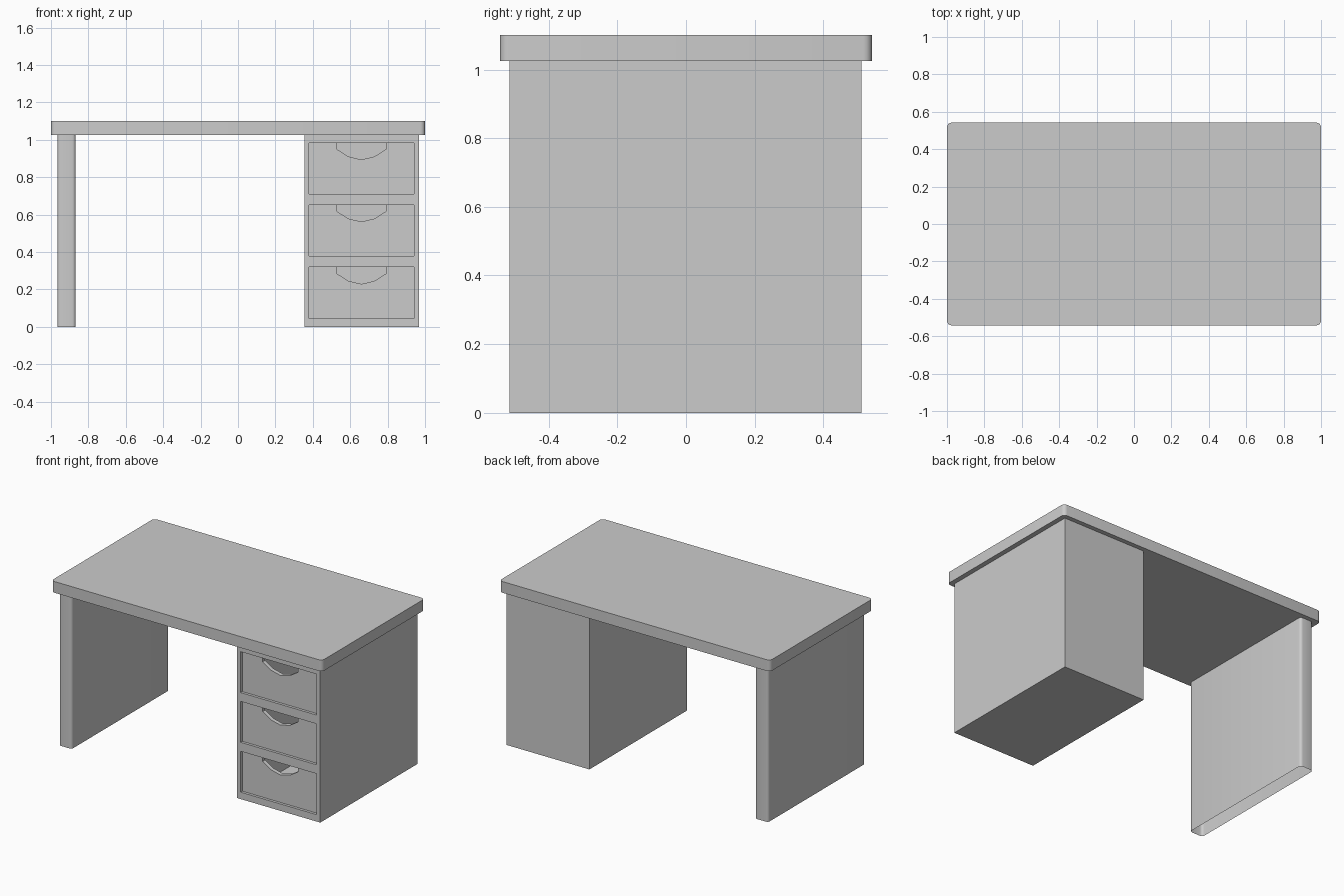
import bpy, bmesh, math
from mathutils import Matrix

if "Cube" in bpy.data.objects:
    bpy.data.objects.remove(bpy.data.objects["Cube"])


def rounded_rect(x0, x1, y0, y1, r, n=4):
    pts = []
    for cx, cy, a in ((x1 - r, y1 - r, 0), (x0 + r, y1 - r, 90),
                      (x0 + r, y0 + r, 180), (x1 - r, y0 + r, 270)):
        for i in range(n + 1):
            t = math.radians(a + 90 * i / n)
            pts.append((cx + r * math.cos(t), cy + r * math.sin(t)))
    return pts


def finish(name, bm, normals=True):
    if normals:
        bmesh.ops.recalc_face_normals(bm, faces=bm.faces)
    mesh = bpy.data.meshes.new(name)
    bm.to_mesh(mesh)
    bm.free()
    ob = bpy.data.objects.new(name, mesh)
    bpy.context.collection.objects.link(ob)
    bpy.ops.object.select_all(action='DESELECT')
    ob.select_set(True)
    bpy.context.view_layer.objects.active = ob
    bpy.ops.object.shade_smooth_by_angle(angle=math.radians(35))
    return ob


def prism(name, loops, lo, hi, upright=False, capped=True):
    """Outline (first loop) with holes, extruded along z, or along y if upright."""
    bm = bmesh.new()
    edges = []
    for loop in loops:
        vs = [bm.verts.new((p[0], lo, p[1]) if upright else (p[0], p[1], lo)) for p in loop]
        edges += [bm.edges.new((vs[i - 1], vs[i])) for i in range(len(vs))]
    move = (0, hi - lo, 0) if upright else (0, 0, hi - lo)
    if capped:
        bmesh.ops.triangle_fill(bm, edges=edges, use_beauty=True)
        ext = bmesh.ops.extrude_face_region(bm, geom=bm.faces[:], use_keep_orig=True)
    else:
        ext = bmesh.ops.extrude_edge_only(bm, edges=edges)
    verts = [g for g in ext['geom'] if isinstance(g, bmesh.types.BMVert)]
    bmesh.ops.translate(bm, verts=verts, vec=move)
    return finish(name, bm)


# Desktop slab with rounded corners
prism("desktop", [rounded_rect(-1, 1, -0.542, 0.542, 0.025)], 1.025, 1.1)

# Side leg: a hollow panel, open underneath
prism("side_leg", [rounded_rect(-0.965, -0.868, -0.515, 0.512, 0.018)], 0, 1.025, capped=False)

# Cabinet shell: a box without front and top
X0, X1, Y0, Y1, H = 0.355, 0.968, -0.515, 0.512, 1.025
bm = bmesh.new()
bmesh.ops.create_cube(bm, size=1, matrix=Matrix.Translation(
    ((X0 + X1) / 2, (Y0 + Y1) / 2, H / 2)) @ Matrix.Diagonal((X1 - X0, Y1 - Y0, H, 1)))
bm.normal_update()
bmesh.ops.delete(bm, geom=[f for f in bm.faces if f.normal.y < -0.5 or f.normal.z > 0.5],
                 context='FACES')
finish("cabinet_shell", bm, normals=False)

# Cabinet front frame with three drawer openings
DX0, DX1, DH = 0.38, 0.94, 0.273
bases = [0.046, 0.379, 0.711]
holes = [[(DX0, z), (DX1, z), (DX1, z + DH), (DX0, z + DH)] for z in bases]
prism("cabinet_front", [[(X0, 0), (X1, 0), (X1, H), (X0, H)]] + holes, Y0, Y0 + 0.045, upright=True)

# Recessed drawer fronts with a scooped hand grip
for i, z in enumerate(bases):
    t = z + DH
    half = [(0.13, 0), (0.13, -0.035), (0.07, -0.073)]
    grip = [(0.66 + x, t + d) for x, d in half] + [(0.66, t - 0.09)]
    grip += [(0.66 - x, t + d) for x, d in reversed(half)]
    outline = [(DX0, z), (DX1, z), (DX1, t)] + grip + [(DX0, t)]
    prism(f"drawer_front_{i + 1}", [outline], Y0 + 0.018, Y0 + 0.045, upright=True)
